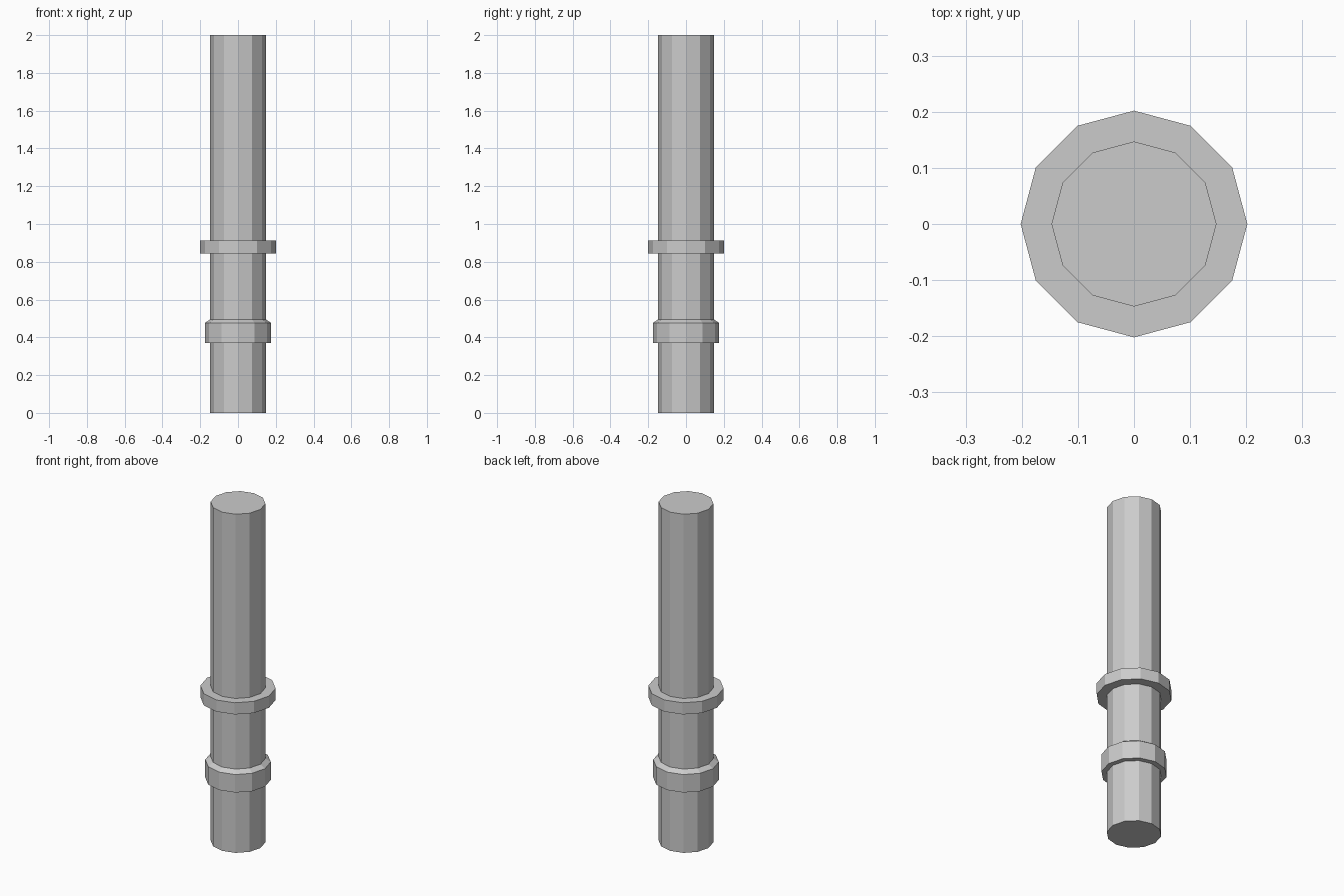
import bpy
import bmesh
from math import cos, sin, pi

if "Cube" in bpy.data.objects:
    bpy.data.objects.remove(bpy.data.objects["Cube"])

SIDES = 12


def lathe(name, profile):
    """Spin a (radius, z) profile into a closed, flat-faced solid."""
    bm = bmesh.new()
    rings = []
    for r, z in profile:
        rings.append([bm.verts.new((r * cos(2 * pi * i / SIDES),
                                    r * sin(2 * pi * i / SIDES), z))
                      for i in range(SIDES)])
    for low, high in zip(rings, rings[1:]):
        for i in range(SIDES):
            j = (i + 1) % SIDES
            bm.faces.new((low[i], low[j], high[j], high[i]))
    bm.faces.new(list(reversed(rings[0])))
    bm.faces.new(rings[-1])
    mesh = bpy.data.meshes.new(name)
    bm.to_mesh(mesh)
    bm.free()
    obj = bpy.data.objects.new(name, mesh)
    bpy.context.collection.objects.link(obj)
    return obj


SHAFT = 0.147    # shaft radius
LOWER = 0.176    # lower collar radius
UPPER = 0.202    # upper flange radius

# One continuous post: shaft, chamfered lower collar, shaft, upper flange, shaft
lathe("collared_post", [
    (SHAFT, 0.0),
    (SHAFT, 0.37), (LOWER, 0.37), (LOWER, 0.476), (SHAFT, 0.495),
    (SHAFT, 0.843), (UPPER, 0.843), (UPPER, 0.912), (SHAFT, 0.912),
    (SHAFT, 2.0),
])
